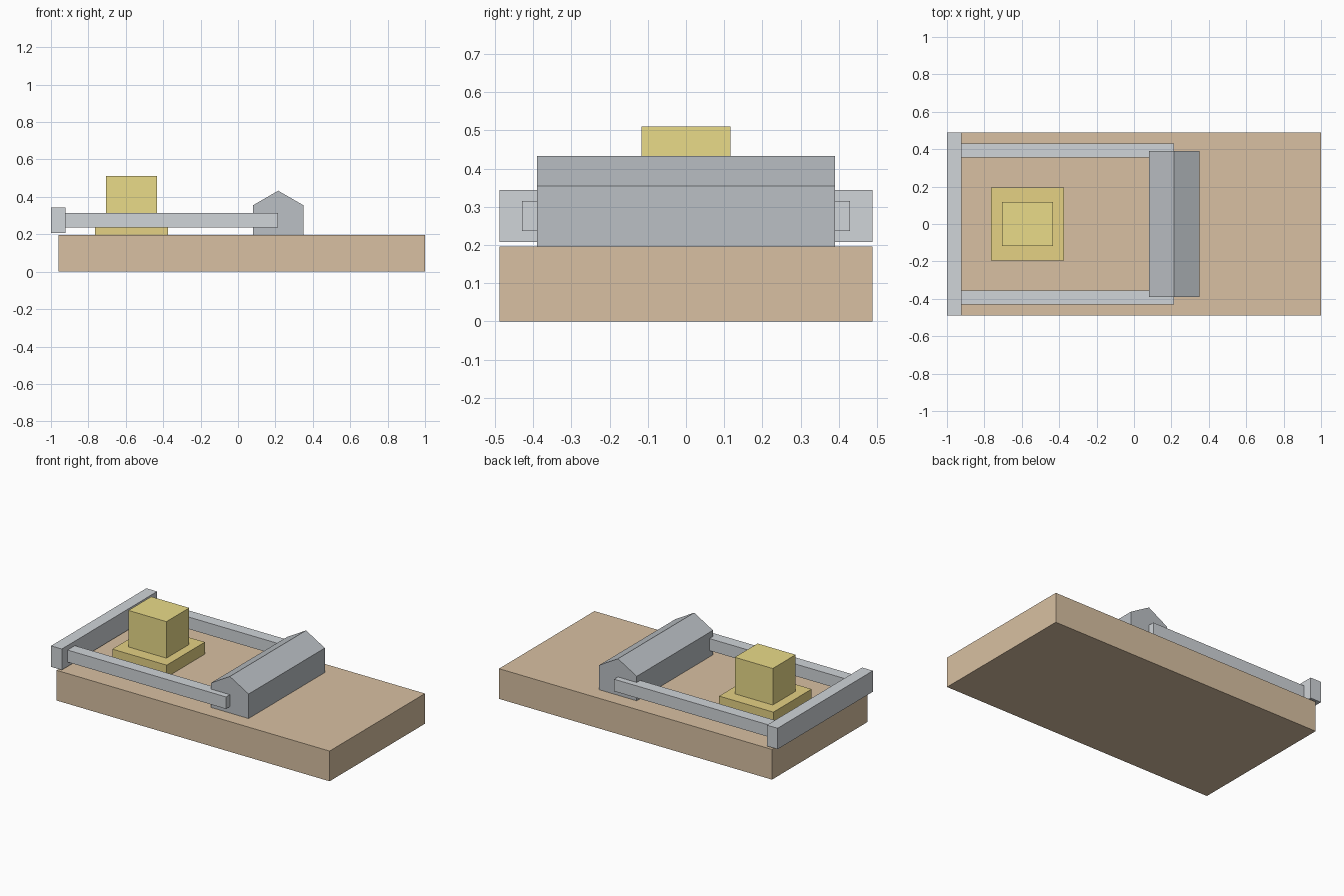
import bpy, bmesh

if "Cube" in bpy.data.objects:
    bpy.data.objects.remove(bpy.data.objects["Cube"])


def material(name, rgb):
    m = bpy.data.materials.new(name)
    m.diffuse_color = (*rgb, 1)
    m.use_nodes = True
    m.node_tree.nodes["Principled BSDF"].inputs["Base Color"].default_value = m.diffuse_color
    return m


def prism(name, profile, y0, y1, mat):
    """Extrude an (x, z) profile along y."""
    bm = bmesh.new()
    face = bm.faces.new([bm.verts.new((x, y0, z)) for x, z in profile])
    new = bmesh.ops.extrude_face_region(bm, geom=[face])["geom"]
    verts = [v for v in new if isinstance(v, bmesh.types.BMVert)]
    bmesh.ops.translate(bm, verts=verts, vec=(0, y1 - y0, 0))
    bmesh.ops.recalc_face_normals(bm, faces=bm.faces)
    mesh = bpy.data.meshes.new(name)
    bm.to_mesh(mesh)
    bm.free()
    mesh.materials.append(mat)
    ob = bpy.data.objects.new(name, mesh)
    bpy.context.collection.objects.link(ob)
    return ob


def box(name, x0, x1, y0, y1, z0, z1, mat):
    return prism(name, [(x0, z0), (x1, z0), (x1, z1), (x0, z1)], y0, y1, mat)


wood = material("wood", (0.69, 0.53, 0.36))
steel = material("steel", (0.63, 0.66, 0.69))
dark_steel = material("dark_steel", (0.50, 0.53, 0.56))
plate = material("plate_yellow", (0.78, 0.64, 0.23))
bait_yellow = material("bait_yellow", (0.82, 0.71, 0.25))

TOP = 0.196

# Wooden board
box("base_board", -0.96, 1.0, -0.489, 0.489, 0, TOP, wood)

# Bait on its trigger plate
box("trigger_plate", -0.765, -0.375, -0.196, 0.196, TOP, 0.274, plate)
box("bait_block", -0.705, -0.432, -0.117, 0.117, 0.274, 0.511, bait_yellow)

# Ridged spring housing
prism("spring_housing",
      [(0.08, TOP), (0.35, TOP), (0.35, 0.355), (0.215, 0.433), (0.08, 0.355)],
      -0.391, 0.391, dark_steel)

# Snap bar with a mirrored pair of arms
box("snap_bar", -1.0, -0.923, -0.489, 0.489, 0.208, 0.344, steel)
for side, y0, y1 in (("left", 0.355, 0.43), ("right", -0.43, -0.355)):
    box(side + "_arm", -0.923, 0.215, y0, y1, 0.237, 0.315, steel)
